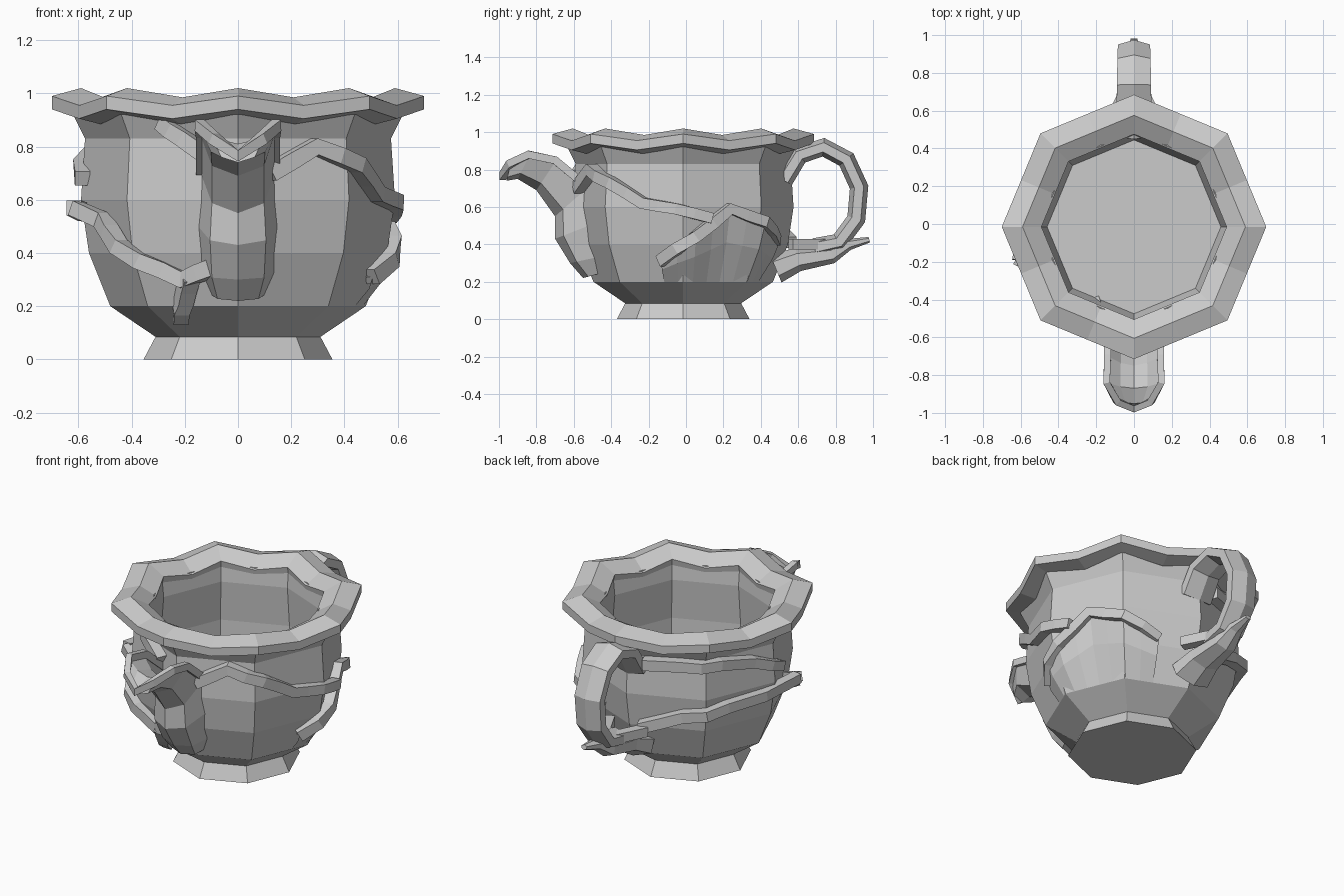
import bpy, bmesh
from math import cos, sin, pi, radians
from mathutils import Vector

default_cube = bpy.data.objects.get("Cube")
if default_cube:
    bpy.data.objects.remove(default_cube)

clay = bpy.data.materials.new("pale grey clay")
clay.use_nodes = True
grey = (0.6, 0.6, 0.6, 1)
clay.diffuse_color = grey
clay.node_tree.nodes["Principled BSDF"].inputs["Base Color"].default_value = grey

ACROSS = Vector((1, 0, 0))
UP = Vector((0, 0, 1))
CENTRE_Y = -0.015


def loft(name, rows, closed=True, loop=False):
    """Skin rows of points into a flat-shaded object."""
    bm = bmesh.new()
    verts = [[bm.verts.new(point) for point in row] for row in rows]
    count = len(verts[0])
    pairs = list(zip(verts, verts[1:]))
    if loop:
        pairs.append((verts[-1], verts[0]))
    for lower, upper in pairs:
        for i in range(count if closed else count - 1):
            j = (i + 1) % count
            bm.faces.new((lower[i], lower[j], upper[j], upper[i]))
    if closed and not loop:
        bm.faces.new(verts[0])
        bm.faces.new(verts[-1])
    bmesh.ops.recalc_face_normals(bm, faces=bm.faces)
    mesh = bpy.data.meshes.new(name)
    bm.to_mesh(mesh)
    bm.free()
    mesh.materials.append(clay)
    obj = bpy.data.objects.new(name, mesh)
    bpy.context.collection.objects.link(obj)


def octagon_point(angle, radius, z):
    """Point at an angle in radians on an octagon with a corner on the x axis."""
    side = pi / 4
    offset = angle % side - side / 2
    reach = radius * cos(side / 2) / cos(offset)
    return Vector((reach * cos(angle), CENTRE_Y + reach * sin(angle), z))


def ring(radius, z, dip=0.0):
    """Octagon whose edge midpoints drop by the dip."""
    return [octagon_point(i * pi / 8, radius, z - dip * (i % 2)) for i in range(16)]


def tube(name, path, start, end, axis, sides):
    """Sweep a section along a path; start and end are (along axis, other) radii."""
    rows = []
    last = len(path) - 1
    for i, point in enumerate(path):
        tangent = (path[min(i + 1, last)] - path[max(i - 1, 0)]).normalized()
        first = (axis - tangent * axis.dot(tangent)).normalized()
        second = tangent.cross(first)
        size = Vector(start).lerp(Vector(end), i / last)
        turns = [2 * pi * (k + 0.5) / sides for k in range(sides)]
        rows.append([point + first * size.x * cos(a) + second * size.y * sin(a)
                     for a in turns])
    loft(name, rows)


def wrap(start, end, heights, lift):
    """Points hugging the pot wall between two angles in degrees, two per height."""
    points = []
    last = len(heights) - 1
    for step in range(2 * last + 1):
        z = (heights[step // 2] + heights[(step + 1) // 2]) / 2
        angle = radians(start + (end - start) * step / (2 * last))
        wall = min(0.59, 0.34 + 0.6 * z)
        points.append(octagon_point(angle, wall + lift, z))
    return points


# Foot and hollow pot
loft("foot", [ring(0.355, 0), ring(0.31, 0.085)])
outside = [(0.31, 0.085), (0.48, 0.2), (0.56, 0.4), (0.59, 0.6), (0.575, 0.83), (0.62, 0.92)]
inside = [(0.5, 0.94), (0.49, 0.84), (0.51, 0.6), (0.5, 0.4), (0.46, 0.22)]
loft("pot_body", [ring(radius, z) for radius, z in outside + inside])

# Wavy lip
lip_section = [(0.49, 0.965), (0.59, 1.02), (0.7, 0.99), (0.7, 0.94), (0.61, 0.92), (0.5, 0.92)]
loft("wavy_rim", [ring(radius, z, dip=0.035) for radius, z in lip_section], loop=True)

# Spout: an open trough between a keel and two raised edges, as forward and height pairs
keel = [(0.55, 0.22), (0.62, 0.3), (0.7, 0.43), (0.7, 0.55), (0.8, 0.69), (0.9, 0.75), (0.96, 0.74)]
edge = [(0.44, 0.25), (0.48, 0.33), (0.52, 0.5), (0.53, 0.7), (0.7, 0.84), (0.84, 0.87), (0.94, 0.82)]
half_widths = [0.11, 0.14, 0.15, 0.14, 0.14, 0.145, 0.09]


def trough_row(bottom, top, width):
    keel_point = Vector((0, -bottom[0], bottom[1]))
    edge_point = Vector((0, -top[0], top[1]))
    flank = keel_point.lerp(edge_point, 0.25)
    channel = keel_point.lerp(edge_point, 0.5)
    slope = channel.lerp(edge_point, 0.3)
    side = ACROSS * width
    return [keel_point, flank + side * 0.7, edge_point + side, slope + side / 2,
            channel, slope - side / 2, edge_point - side, flank - side * 0.7]


loft("spout", [trough_row(*station) for station in zip(keel, edge, half_widths)])

# Rolled edge around the spout mouth
brim = [Vector((width, -forward, z + 0.01))
        for (forward, z), width in list(zip(edge, half_widths))[3:]]
mirrored = [Vector((-p.x, p.y, p.z)) for p in reversed(brim)]
tip = Vector((0, -0.98, 0.765))
tube("spout_edge", brim + [tip] + mirrored, (0.03, 0.025), (0.03, 0.025), UP, sides=4)

# Handle loop, and the curled stem beneath it
arc = [radians(160 - 37 * i) for i in range(8)]
handle_path = [Vector((0, 0.72 + 0.21 * cos(a), 0.65 + 0.27 * sin(a))) for a in arc]
tube("handle", handle_path, (0.11, 0.05), (0.09, 0.05), ACROSS, sides=6)

stem_path = [(0.48, 0.27), (0.6, 0.32), (0.78, 0.345), (0.87, 0.4), (0.98, 0.425)]
tube("handle_stem", [Vector((0, y, z)) for y, z in stem_path],
     (0.13, 0.08), (0.02, 0.015), ACROSS, sides=6)

for name, direction in (("left", 1), ("right", -1)):
    tendril = [Vector((direction * x, 0.8 - 2 * x, 0.4)) for x in (0.03, 0.07, 0.12)]
    tube("handle_tendril_" + name, tendril, (0.04, 0.04), (0.04, 0.04), UP, sides=4)


# Stems wrapped around the pot
def stem(name, start, end, heights, flare=0.04):
    path = wrap(start, end, heights, lift=0.02)
    path[-1] = wrap(start, end, heights, lift=flare)[-1]
    tube(name, path, (0.045, 0.045), (0.04, 0.04), UP, sides=4)


left_leaf_top = [0.31, 0.44, 0.59, 0.52, 0.42]
stem("left_upper_stem", -78, 15, [0.7, 0.8, 0.73, 0.62, 0.59, 0.54])
stem("right_upper_stem", 100, 186, [0.8, 0.81, 0.81, 0.77, 0.68], flare=0.02)
stem("right_lower_stem", 98, 196, [0.41, 0.5, 0.54, 0.55, 0.57], flare=0.1)
stem("right_front_stem", 262, 196, [0.35, 0.3, 0.37, 0.48, 0.57], flare=0.1)
stem("right_front_root", 249, 238, [0.31, 0.22, 0.15], flare=0)
stem("spout_sprig", 258, 239, [0.77, 0.83, 0.89], flare=0)
stem("left_leaf_edge", -13, 65, left_leaf_top, flare=0)

# Bulging leaf pressed against the left of the pot
leaf_top = wrap(-13, 65, left_leaf_top, lift=0.03)
leaf_base = wrap(-13, 65, [0.2] * len(left_leaf_top), lift=0.02)
leaf_middle = [upper.lerp(lower, 0.5) * 1.04 for upper, lower in zip(leaf_top, leaf_base)]
leaf_root = wrap(-13, 65, left_leaf_top, lift=-0.04)
loft("left_leaf", [leaf_root, leaf_top, leaf_middle, leaf_base], closed=False)
